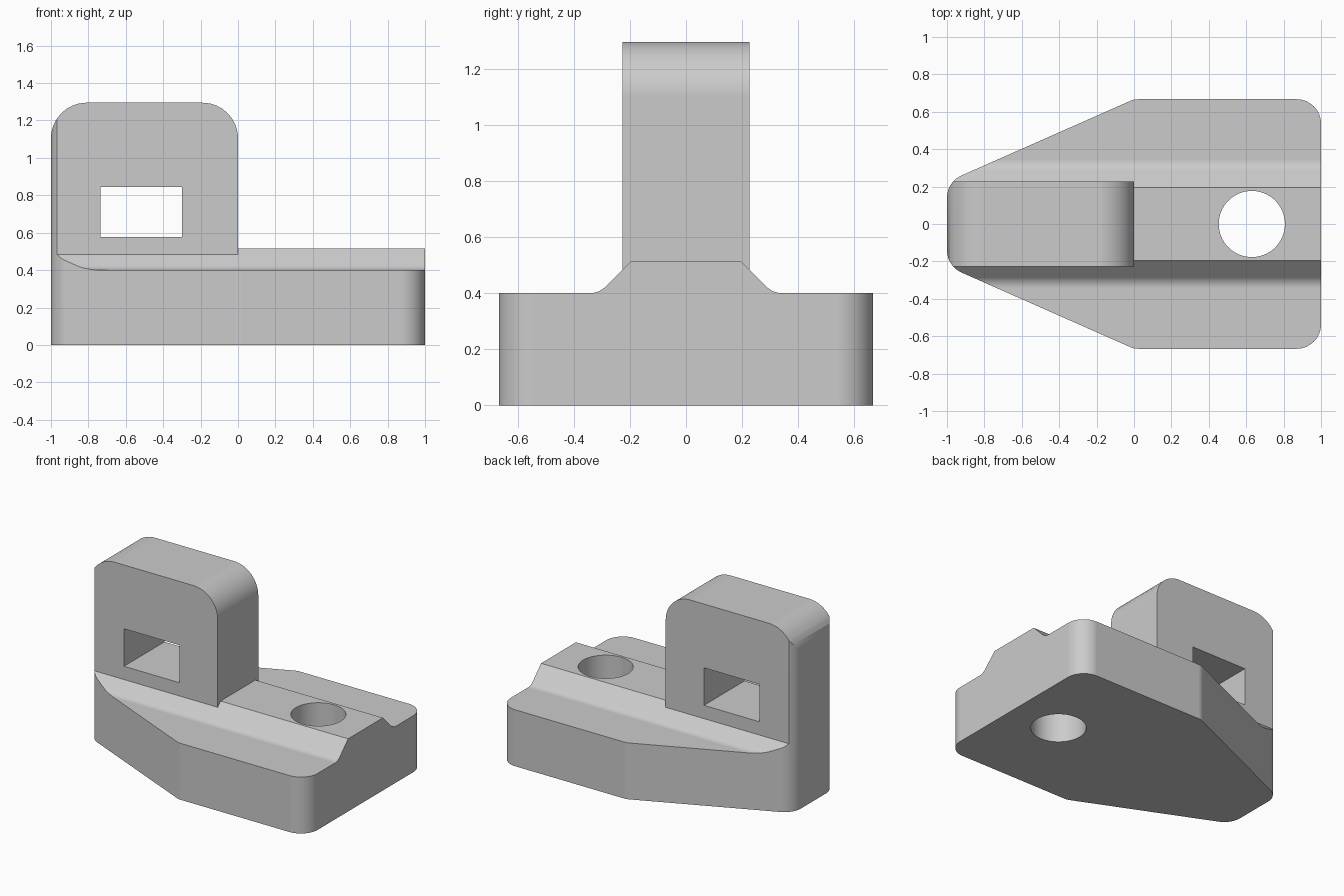
import bpy
import bmesh
from math import acos, cos, sin, tan, pi
from mathutils import Vector

cube = bpy.data.objects.get("Cube")
if cube:
    bpy.data.objects.remove(cube, do_unlink=True)

grey = bpy.data.materials.new("plain grey")
grey.use_nodes = True
grey.diffuse_color = (0.6, 0.6, 0.6, 1)
grey.node_tree.nodes["Principled BSDF"].inputs["Base Color"].default_value = grey.diffuse_color


def rounded(corners, steps=10):
    """Outline from (u, v, radius) corners, each rounded by an arc."""
    points = []
    for i, (u, v, r) in enumerate(corners):
        p = Vector((u, v))
        if r == 0:
            points.append(p)
            continue
        a = (Vector(corners[i - 1][:2]) - p).normalized()
        b = (Vector(corners[(i + 1) % len(corners)][:2]) - p).normalized()
        half = acos(a.dot(b)) / 2
        centre = p + (a + b).normalized() * r / sin(half)
        start = p + a * r / tan(half) - centre
        end = p + b * r / tan(half) - centre
        for k in range(steps + 1):
            points.append(centre + start.lerp(end, k / steps).normalized() * r)
    return points


def prism(name, outline, axis, low, high):
    """Extrude an outline along x, y or z."""
    place = {"x": lambda p, t: (t, p.x, p.y),
             "y": lambda p, t: (p.x, t, p.y),
             "z": lambda p, t: (p.x, p.y, t)}[axis]
    bm = bmesh.new()
    near = [bm.verts.new(place(p, low)) for p in outline]
    far = [bm.verts.new(place(p, high)) for p in outline]
    bm.faces.new(near)
    bm.faces.new(far[::-1])
    for i in range(len(outline)):
        bm.faces.new((near[i - 1], far[i - 1], far[i], near[i]))
    bmesh.ops.recalc_face_normals(bm, faces=bm.faces)
    mesh = bpy.data.meshes.new(name)
    bm.to_mesh(mesh)
    bm.free()
    mesh.materials.append(grey)
    obj = bpy.data.objects.new(name, mesh)
    bpy.context.collection.objects.link(obj)
    return obj


def combine(target, other, operation):
    """Apply a boolean and discard the second solid."""
    mod = target.modifiers.new(operation, "BOOLEAN")
    mod.operation, mod.solver, mod.object = operation, "EXACT", other
    bpy.context.view_layer.objects.active = target
    bpy.ops.object.modifier_apply(modifier=mod.name)
    bpy.data.objects.remove(other, do_unlink=True)


# Base with its sloped centre ridge
half_section = [(0.9, 0, 0), (0.9, 0.4, 0), (0.31, 0.4, 0.08), (0.195, 0.515, 0)]
section = half_section + [(-y, z, r) for y, z, r in reversed(half_section)]
bracket = prism("bracket", rounded(section), "x", -1.2, 1.2)

# Upright block with rounded top corners
block = prism("upright_block", rounded([(-1, 0.2, 0), (0, 0.2, 0), (0, 1.295, 0.19), (-1, 1.295, 0.19)]),
              "y", -0.227, 0.227)
combine(bracket, block, "UNION")

# Tapered plan shape trims both
half_plan = [(-1, 0.225, 0.13), (0, 0.667, 0.1), (1, 0.667, 0.13)]
plan = half_plan + [(x, -y, r) for x, y, r in reversed(half_plan)]
combine(bracket, prism("plan_trim", rounded(plan), "z", -0.1, 1.5), "INTERSECT")

# Rectangular window and round bolt hole
window = [(-0.735, 0.577, 0), (-0.3, 0.577, 0), (-0.3, 0.843, 0), (-0.735, 0.843, 0)]
combine(bracket, prism("window_cutter", rounded(window), "y", -1, 1), "DIFFERENCE")
turns = [2 * pi * k / 64 for k in range(64)]
circle = [Vector((0.63 + 0.177 * cos(a), 0.177 * sin(a))) for a in turns]
combine(bracket, prism("bolt_hole_cutter", circle, "z", -1, 1), "DIFFERENCE")

# Smooth the fillets, keep the flats flat
bpy.ops.object.select_all(action="DESELECT")
bracket.select_set(True)
bpy.context.view_layer.objects.active = bracket
bpy.ops.object.shade_smooth_by_angle(angle=pi / 6)
normals = bracket.modifiers.new("flat_faces", "WEIGHTED_NORMAL")
normals.keep_sharp = True
